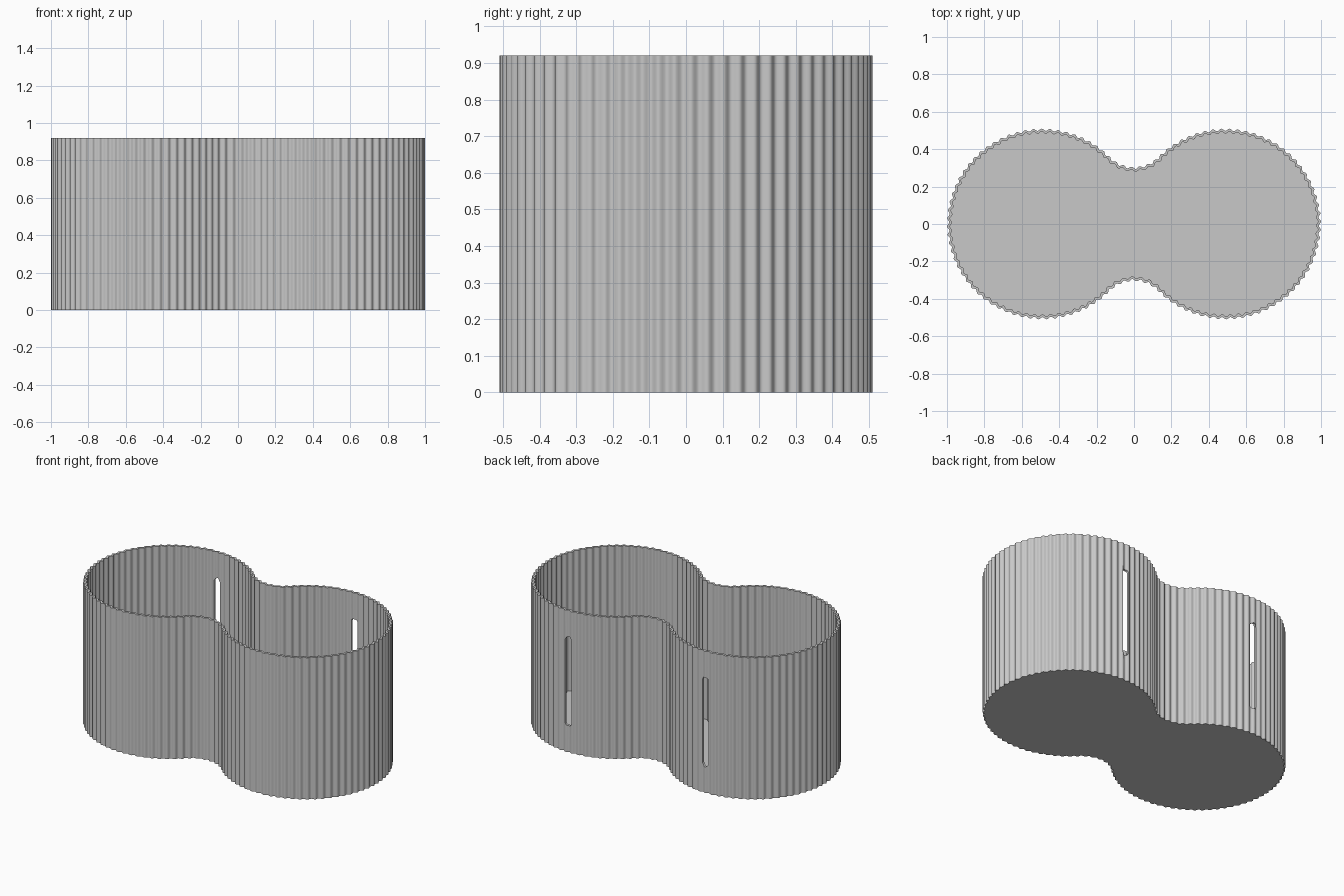
import bpy
import bmesh
from math import pi, sin, cos, atan2, hypot

if "Cube" in bpy.data.objects:
    bpy.data.objects.remove(bpy.data.objects["Cube"], do_unlink=True)

HEIGHT, FLOOR, WALL = 0.92, 0.02, 0.015
LOBE_X, LOBE_R, WAIST = 0.49, 0.504, 0.30
RIBS, STEPS, DEPTH = 120, 8, 0.006

# Fillet circle that joins the two lobes at the waist
FILLET = (LOBE_X**2 + WAIST**2 - LOBE_R**2) / (2 * (LOBE_R - WAIST))
FILLET_Y = WAIST + FILLET
TANGENT = atan2(FILLET_Y, -LOBE_X)

# Arcs counter-clockwise: centre, radius, start angle, sweep, outward sign
half = TANGENT - pi / 2
ARCS = [
    (LOBE_X, 0, LOBE_R, -TANGENT, 2 * TANGENT, 1),
    (0, FILLET_Y, FILLET, -pi / 2 + half, -2 * half, -1),
    (-LOBE_X, 0, LOBE_R, pi - TANGENT, 2 * TANGENT, 1),
    (0, -FILLET_Y, FILLET, pi / 2 + half, -2 * half, -1),
]
PERIMETER = sum(r * abs(sweep) for _, _, r, _, sweep, _ in ARCS)


def path_point(s):
    """Point and outward normal at distance s along the outline."""
    for cx, cy, r, start, sweep, sign in ARCS:
        length = r * abs(sweep)
        if s <= length:
            break
        s -= length
    a = start + sweep * s / length
    return cx + r * cos(a), cy + r * sin(a), sign * cos(a), sign * sin(a)


def outline(offset):
    """Ribbed outline, moved outward by offset."""
    points = []
    count = RIBS * STEPS
    for i in range(count):
        x, y, nx, ny = path_point(PERIMETER * i / count)
        d = offset + DEPTH * cos(2 * pi * i / STEPS)
        points.append((x + nx * d, y + ny * d))
    return points


def bridge(bm, low, high):
    n = len(low)
    for i in range(n):
        j = (i + 1) % n
        bm.faces.new((low[i], low[j], high[j], high[i]))


def make_object(name, bm):
    bmesh.ops.recalc_face_normals(bm, faces=bm.faces[:])
    mesh = bpy.data.meshes.new(name)
    bm.to_mesh(mesh)
    bm.free()
    obj = bpy.data.objects.new(name, mesh)
    bpy.context.collection.objects.link(obj)
    return obj


# Container: ribbed wall, rim and floor in one shell
bm = bmesh.new()
outer, inner = outline(0), outline(-WALL)
rings = [[bm.verts.new((x, y, z)) for x, y in pts]
         for pts, z in ((outer, 0), (outer, HEIGHT), (inner, HEIGHT), (inner, FLOOR))]
for low, high in zip(rings, rings[1:]):
    bridge(bm, low, high)
bm.faces.new(rings[0][::-1])
bm.faces.new(rings[-1])
container = make_object("ribbed_container", bm)

grey = bpy.data.materials.new("light grey")
grey.use_nodes = True
colour = (0.58, 0.58, 0.58, 1)
grey.diffuse_color = colour
grey.node_tree.nodes["Principled BSDF"].inputs["Base Color"].default_value = colour
container.data.materials.append(grey)

# Round-ended slots through the back of each lobe
SLOT_R, SLOT_LOW, SLOT_HIGH, ARC = 0.022, 0.17, 0.75, 8
bpy.context.view_layer.objects.active = container
container.select_set(True)
for side in (-1, 1):
    bm = bmesh.new()
    profile = []
    for start, z in ((0, SLOT_HIGH - SLOT_R), (pi, SLOT_LOW + SLOT_R)):
        for i in range(ARC + 1):
            a = start + pi * i / ARC
            profile.append((side * LOBE_X + SLOT_R * cos(a), z + SLOT_R * sin(a)))
    ends = [[bm.verts.new((x, y, z)) for x, z in profile] for y in (0.4, 0.6)]
    bridge(bm, *ends)
    bm.faces.new(ends[0][::-1])
    bm.faces.new(ends[1])
    cutter = make_object("slot_cutter", bm)
    cutter.hide_render = True
    cut = container.modifiers.new("slot", "BOOLEAN")
    cut.operation = "DIFFERENCE"
    cut.solver = "EXACT"
    cut.object = cutter
    bpy.ops.object.modifier_apply(modifier=cut.name)
    bpy.data.objects.remove(cutter, do_unlink=True)

bpy.ops.object.shade_smooth_by_angle(angle=pi / 4)
